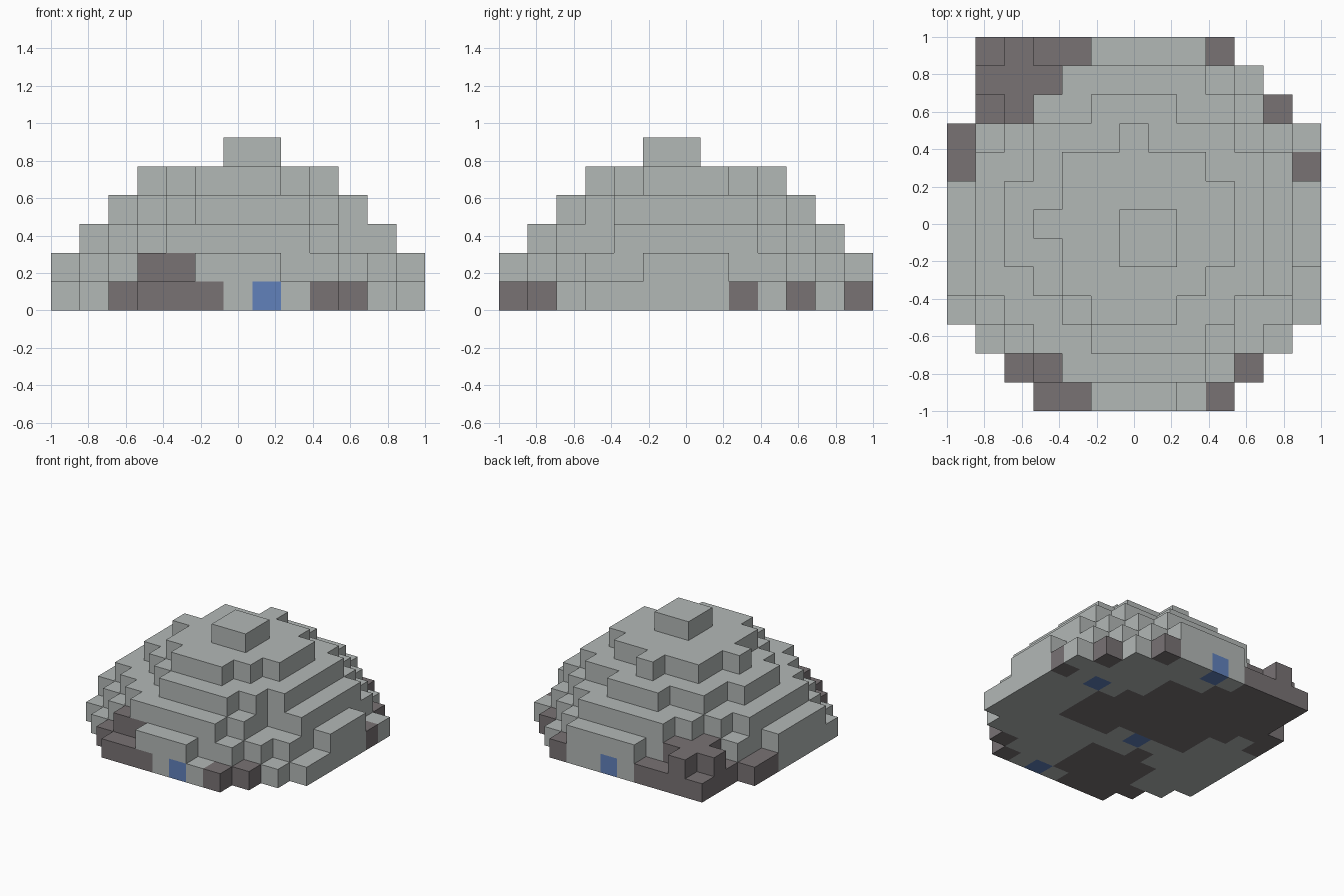
import bpy
import bmesh
from mathutils import Vector

cube = bpy.data.objects.get("Cube")
if cube:
    bpy.data.objects.remove(cube, do_unlink=True)

N = 13
CELL = 2 / N


def make_material(name, rgb):
    mat = bpy.data.materials.new(name)
    mat.use_nodes = True
    color = (*rgb, 1)
    mat.diffuse_color = color
    mat.node_tree.nodes["Principled BSDF"].inputs["Base Color"].default_value = color
    return mat


PALE, DARK, BLUE = range(3)
materials = [
    make_material("pale_stone", (0.45, 0.48, 0.47)),
    make_material("dark_stone", (0.19, 0.17, 0.175)),
    make_material("blue_door", (0.12, 0.22, 0.5)),
]


def cells(blocks):
    """Grid cells covered by blocks of (first column, last column, first row, last row)."""
    return {(i, j) for a, b, c, d in blocks
            for i in range(a, b + 1) for j in range(c, d + 1)}


# Stepped tiers from the ground up
tiers = {
    "base_tier": cells([(0, 12, 3, 9), (1, 11, 2, 10), (2, 10, 1, 11),
                        (3, 9, 0, 12), (1, 2, 11, 12)]),
    "lower_tier": cells([(0, 12, 5, 7), (0, 0, 4, 4), (1, 11, 3, 9), (2, 10, 2, 10),
                         (3, 9, 1, 11), (5, 7, 0, 0), (5, 8, 12, 12),
                         (1, 2, 11, 11), (2, 2, 12, 12)]),
    "middle_tier": cells([(1, 11, 4, 8), (2, 9, 3, 3), (2, 10, 9, 9),
                          (3, 9, 2, 10), (4, 8, 1, 11)]),
    "upper_tier": cells([(2, 10, 5, 7), (3, 10, 4, 8), (3, 9, 9, 9),
                         (4, 9, 3, 3), (5, 8, 2, 2), (5, 7, 10, 10)]),
    "roof_tier": cells([(4, 9, 5, 7), (3, 3, 6, 6), (4, 8, 4, 8),
                        (5, 7, 3, 3), (6, 6, 9, 9)]),
    "roof_cap": cells([(6, 7, 5, 6)]),
}

# Dark stone patches and blue door blocks
dark = {
    0: cells([(3, 5, 0, 0), (2, 6, 1, 1), (3, 6, 2, 3), (4, 4, 4, 4),
              (9, 9, 0, 0), (10, 10, 1, 1), (12, 12, 8, 8), (11, 11, 10, 10),
              (9, 9, 12, 12), (0, 0, 8, 9), (7, 9, 5, 5), (3, 9, 6, 7),
              (2, 8, 8, 8), (1, 7, 9, 10), (1, 5, 11, 11), (1, 4, 12, 12)]),
    1: cells([(3, 4, 1, 1), (1, 3, 11, 11), (2, 2, 10, 10), (2, 2, 12, 12)]),
}
blue = {0: {(7, 0), (6, 12), (5, 5), (10, 8)}}

solid = {(i, j, k) for k, tier in enumerate(tiers.values()) for i, j in tier}


def cell_color(i, j, k):
    if (i, j) in blue.get(k, ()):
        return BLUE
    return DARK if (i, j) in dark.get(k, ()) else PALE


def add_side(bm, cell, axis, sign):
    """One square side of a cell, facing along the signed axis."""
    n = Vector((0, 0, 0))
    n[axis] = sign
    u = Vector((0, 0, 0))
    u[(axis + 1) % 3] = 1
    v = n.cross(u)
    middle = Vector(cell) + Vector((0.5, 0.5, 0.5)) + n / 2
    corners = [middle + (u * a + v * b) / 2
               for a, b in ((-1, -1), (1, -1), (1, 1), (-1, 1))]
    shift = Vector((N / 2, N / 2, 0))
    face = bm.faces.new([bm.verts.new((p - shift) * CELL) for p in corners])
    face.material_index = cell_color(*cell)


def build_tier(name, k, tier):
    bm = bmesh.new()
    for i, j in sorted(tier):
        for axis in range(3):
            for sign in (-1, 1):
                neighbour = [i, j, k]
                neighbour[axis] += sign
                if tuple(neighbour) not in solid:
                    add_side(bm, (i, j, k), axis, sign)
    bmesh.ops.remove_doubles(bm, verts=bm.verts[:], dist=CELL / 100)
    # Merge flat areas of one colour
    bmesh.ops.dissolve_limit(bm, angle_limit=0.01, verts=bm.verts[:],
                             edges=bm.edges[:], delimit={'MATERIAL'})
    mesh = bpy.data.meshes.new(name)
    bm.to_mesh(mesh)
    bm.free()
    for mat in materials:
        mesh.materials.append(mat)
    bpy.context.collection.objects.link(bpy.data.objects.new(name, mesh))


for level, (tier_name, tier_cells) in enumerate(tiers.items()):
    build_tier(tier_name, level, tier_cells)
